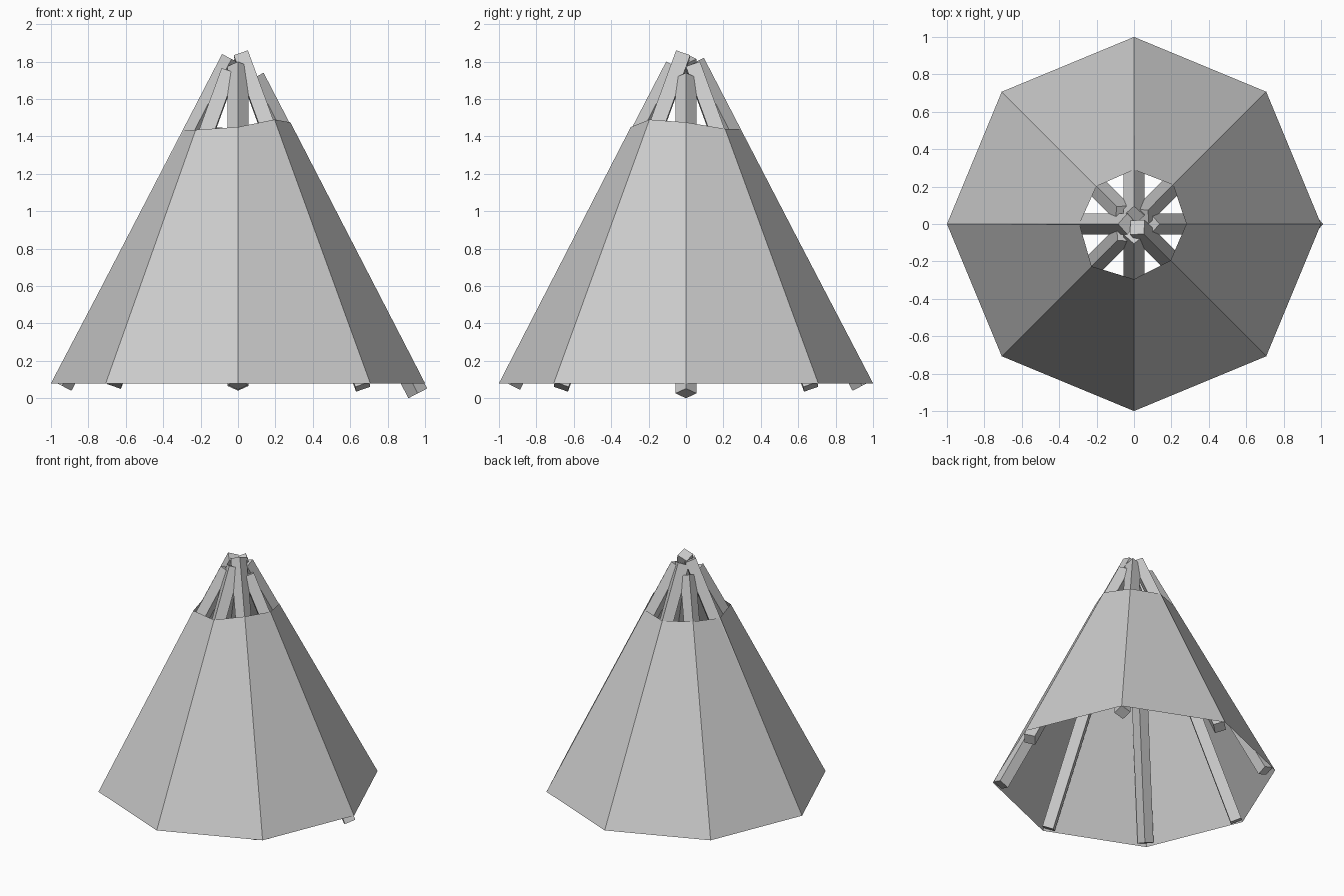
import bpy, bmesh, math
from mathutils import Vector, Matrix

if "Cube" in bpy.data.objects:
    bpy.data.objects.remove(bpy.data.objects["Cube"])

BASE_Z, SLOPE = 0.08, 1.93     # hem height and rise per unit of radius
SIDE = 0.08                    # pole thickness
HALF = SIDE / math.sqrt(2)     # half diagonal of the square pole


def edge_radius(z):
    return 1 - (z - BASE_Z) / SLOPE


def polar(i, r, z):
    a = i * math.pi / 4
    return Vector((r * math.cos(a), r * math.sin(a), z))


def add_object(name, bm):
    bmesh.ops.recalc_face_normals(bm, faces=bm.faces)
    mesh = bpy.data.meshes.new(name)
    bm.to_mesh(mesh)
    bm.free()
    obj = bpy.data.objects.new(name, mesh)
    bpy.context.collection.objects.link(obj)
    return obj


# Tent cover: open eight-sided sheet with an uneven smoke hole
rim_z = [1.475, 1.44, 1.44, 1.455, 1.43, 1.435, 1.45, 1.49]
rim_r = [0.28, 0.296, 0.29, 0.285, 0.292, 0.32, 0.295, 0.276]
bm = bmesh.new()
low = [bm.verts.new(polar(i, 1, BASE_Z)) for i in range(8)]
top = [bm.verts.new(polar(i, rim_r[i], rim_z[i])) for i in range(8)]
for i in range(8):
    j = (i + 1) % 8
    bm.faces.new((low[i], low[j], top[j], top[i]))
add_object("tent_cover", bm)

# Poles: square beams under each cover seam, lowest and highest point of each
pole_ends = [(0.0, 1.74), (0.035, 1.80), (0.04, 1.82), (0.055, 1.75),
             (0.04, 1.84), (0.05, 1.765), (0.045, 1.80), (0.035, 1.86)]
length = math.hypot(1, SLOPE)
drop = HALF / length                    # vertical reach of a tilted end corner
inset = HALF * length / SLOPE + 0.003   # horizontal shift of the centre line
for i, (z0, z1) in enumerate(pole_ends):
    z0, z1 = z0 + drop, z1 - drop
    p = polar(i, edge_radius(z0) - inset, z0)
    q = polar(i, edge_radius(z1) - inset, z1)
    along = (q - p).normalized()
    side = polar(i + 2, 1, 0)
    out = side.cross(along).normalized()
    bm = bmesh.new()
    rings = [[bm.verts.new(c + d * HALF) for d in (out, side, -out, -side)]
             for c in (p, q)]
    bm.faces.new(rings[0])
    bm.faces.new(rings[1])
    for k in range(4):
        n = (k + 1) % 4
        bm.faces.new((rings[0][k], rings[0][n], rings[1][n], rings[1][k]))
    add_object(f"tent_pole_{i + 1}", bm)
